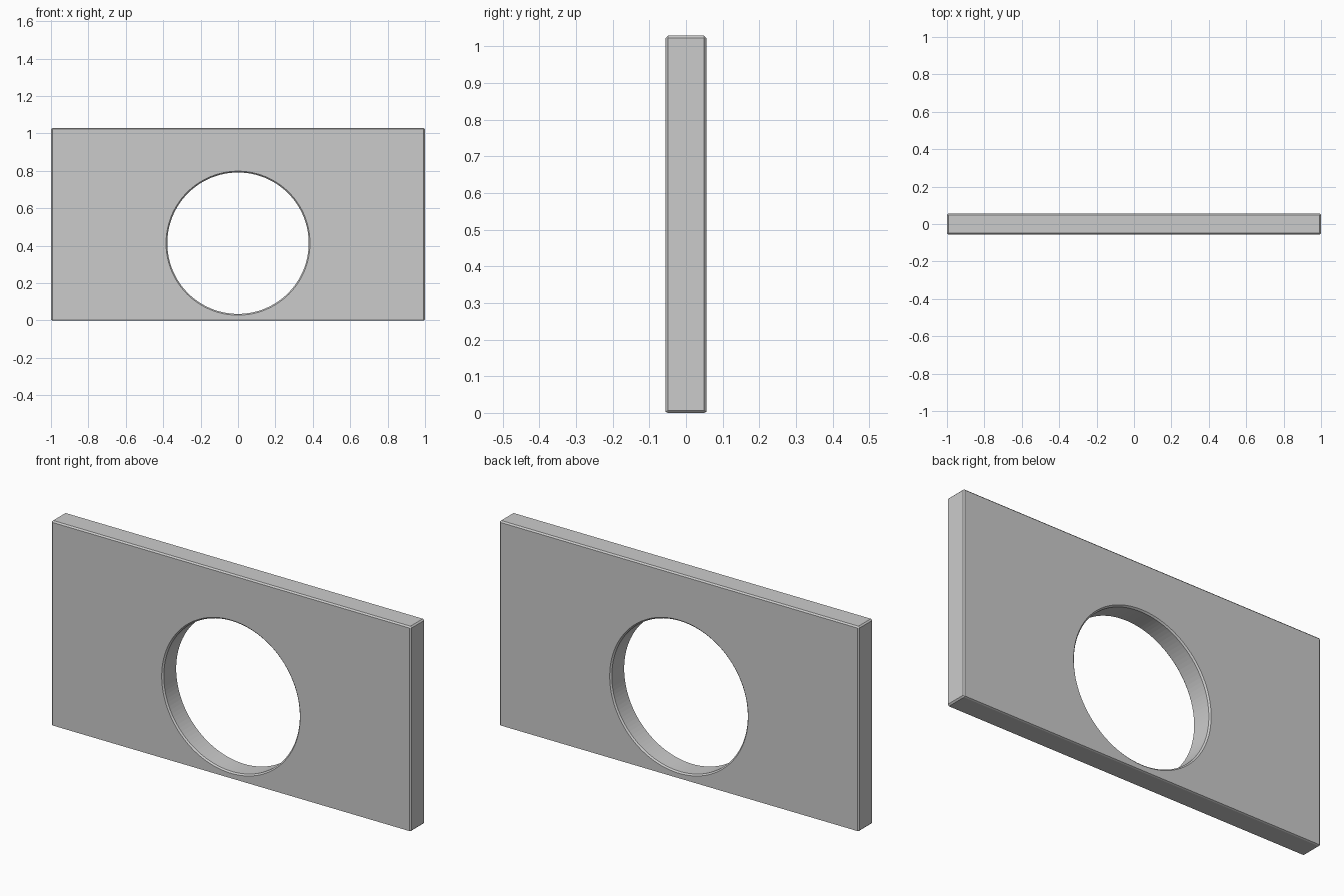
import bpy
import math

if "Cube" in bpy.data.objects:
    bpy.data.objects.remove(bpy.data.objects["Cube"])

WIDTH, DEPTH, HEIGHT = 2.0, 0.112, 1.03
HOLE_Z, HOLE_R = 0.413, 0.378
CHAMFER = 0.007

# Flat rectangular panel standing on the ground
bpy.ops.mesh.primitive_cube_add(size=1, location=(0, 0, HEIGHT / 2))
panel = bpy.context.object
panel.name = "panel"
panel.scale = (WIDTH, DEPTH, HEIGHT)
bpy.ops.object.transform_apply(location=True, rotation=True, scale=True)

# Round opening cut through the panel
bpy.ops.mesh.primitive_cylinder_add(vertices=128, radius=HOLE_R, depth=1,
                                    location=(0, 0, HOLE_Z),
                                    rotation=(math.pi / 2, 0, 0))
cutter = bpy.context.object
cutter.name = "hole_cutter"
cutter.hide_render = True

bpy.context.view_layer.objects.active = panel
cut = panel.modifiers.new("round_hole", 'BOOLEAN')
cut.operation = 'DIFFERENCE'
cut.solver = 'EXACT'
cut.object = cutter
bpy.ops.object.modifier_apply(modifier=cut.name)
bpy.data.objects.remove(cutter)

# Small chamfer on the outer edges and both hole rims
bevel = panel.modifiers.new("edge_chamfer", 'BEVEL')
bevel.width = CHAMFER
bevel.segments = 1
bevel.limit_method = 'ANGLE'
bevel.angle_limit = math.radians(40)
bevel.use_clamp_overlap = False
bpy.ops.object.modifier_apply(modifier=bevel.name)
